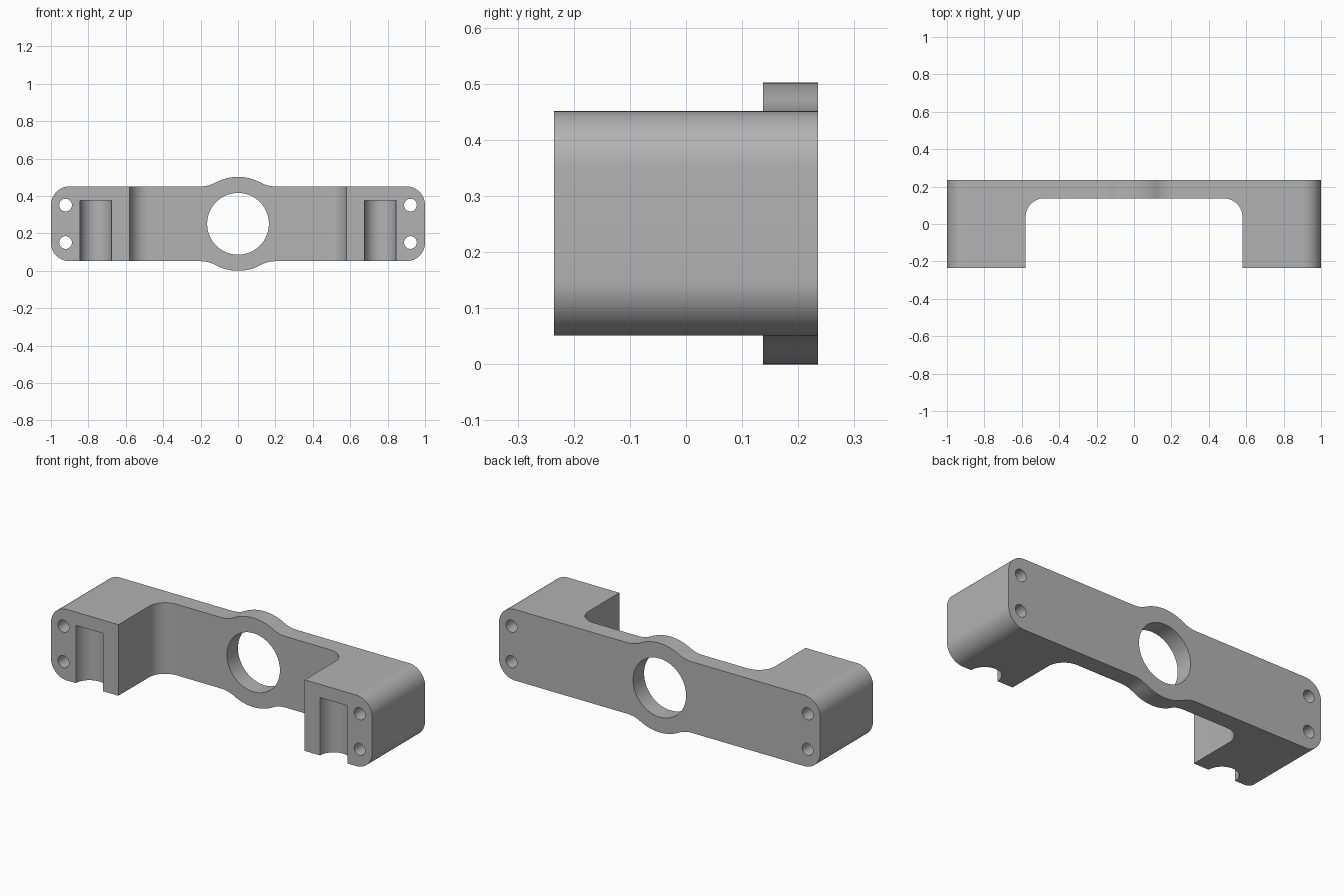
import bpy
import bmesh
from math import cos, sin, pi, sqrt, atan2, radians

cube = bpy.data.objects.get("Cube")
if cube:
    bpy.data.objects.remove(cube, do_unlink=True)

HALF_Y = 0.235          # half depth of the bracket
MID_Z = 0.251           # height of the centre line
HALF_H = 0.2            # half height of the bar
BOSS_R = 0.251          # round boss in the middle
BLEND_R = 0.17          # fillet between boss and bar
CORNER_R = 0.1

grey = bpy.data.materials.new("plain grey")
grey.use_nodes = True
colour = (0.45, 0.45, 0.45, 1)
grey.diffuse_color = colour
grey.node_tree.nodes["Principled BSDF"].inputs["Base Color"].default_value = colour


def arc(cx, cy, r, start, end, steps=16):
    return [(cx + r * cos(start + (end - start) * i / steps),
             cy + r * sin(start + (end - start) * i / steps)) for i in range(steps + 1)]


def prism(name, points, lo, hi, axis):
    """Extrude a 2D outline along y (points are x, z) or z (points are x, y)."""
    bm = bmesh.new()
    place = (lambda u, v: (u, lo, v)) if axis == "y" else (lambda u, v: (u, v, lo))
    face = bm.faces.new([bm.verts.new(place(u, v)) for u, v in points])
    moved = bmesh.ops.extrude_face_region(bm, geom=[face])["geom"]
    shift = (0, hi - lo, 0) if axis == "y" else (0, 0, hi - lo)
    bmesh.ops.translate(bm, vec=shift, verts=[v for v in moved if isinstance(v, bmesh.types.BMVert)])
    bmesh.ops.recalc_face_normals(bm, faces=bm.faces)
    mesh = bpy.data.meshes.new(name)
    bm.to_mesh(mesh)
    bm.free()
    mesh.materials.append(grey)
    obj = bpy.data.objects.new(name, mesh)
    bpy.context.collection.objects.link(obj)
    return obj


# Bar outline: one upper right quarter, mirrored to the other three
blend_x = sqrt((BOSS_R + BLEND_R) ** 2 - (HALF_H + BLEND_R) ** 2)
tangent = atan2(HALF_H + BLEND_R, blend_x)
quarter = arc(1 - CORNER_R, HALF_H - CORNER_R, CORNER_R, 0, pi / 2)
quarter += arc(blend_x, HALF_H + BLEND_R, BLEND_R, -pi / 2, tangent - pi)
quarter += arc(0, 0, BOSS_R, tangent, pi / 2)[1:]
upper = quarter + [(-x, z) for x, z in reversed(quarter[:-1])]
outline = upper + [(x, -z) for x, z in reversed(upper)]
bracket = prism("mounting_bracket", [(x, z + MID_Z) for x, z in outline], -HALF_Y, HALF_Y, "y")

# Front recess between the two end blocks, with rounded inner corners
recess = [(-0.58, -0.4), (0.58, -0.4)]
recess += arc(0.48, 0.037, 0.1, 0, pi / 2) + arc(-0.48, 0.037, 0.1, pi / 2, pi)
cutters = [prism("recess_cutter", recess, -0.2, 0.7, "z")]

# Central bore
bore = arc(0, MID_Z, 0.165, 0, 2 * pi, 64)[:-1]
cutters.append(prism("bore_cutter", bore, -0.5, 0.5, "y"))

for side in (-1, 1):
    # Half round groove, open at the bottom
    groove = arc(side * 0.76, -HALF_Y, 0.085, 0, 2 * pi, 48)[:-1]
    cutters.append(prism("groove_cutter", groove, -0.2, 0.376, "z"))
    # Screw holes
    for dz in (-0.1, 0.1):
        hole = arc(side * 0.922, MID_Z + dz, 0.034, 0, 2 * pi, 32)[:-1]
        cutters.append(prism("screw_hole_cutter", hole, -0.5, 0.5, "y"))

bpy.ops.object.select_all(action="DESELECT")
bpy.context.view_layer.objects.active = bracket
bracket.select_set(True)
for cutter in cutters:
    cutter.hide_render = True
    cut = bracket.modifiers.new(cutter.name, "BOOLEAN")
    cut.operation = "DIFFERENCE"
    cut.solver = "EXACT"
    cut.object = cutter
    bpy.ops.object.modifier_apply(modifier=cut.name)
    bpy.data.objects.remove(cutter, do_unlink=True)

bpy.ops.object.shade_smooth_by_angle(angle=radians(30))
